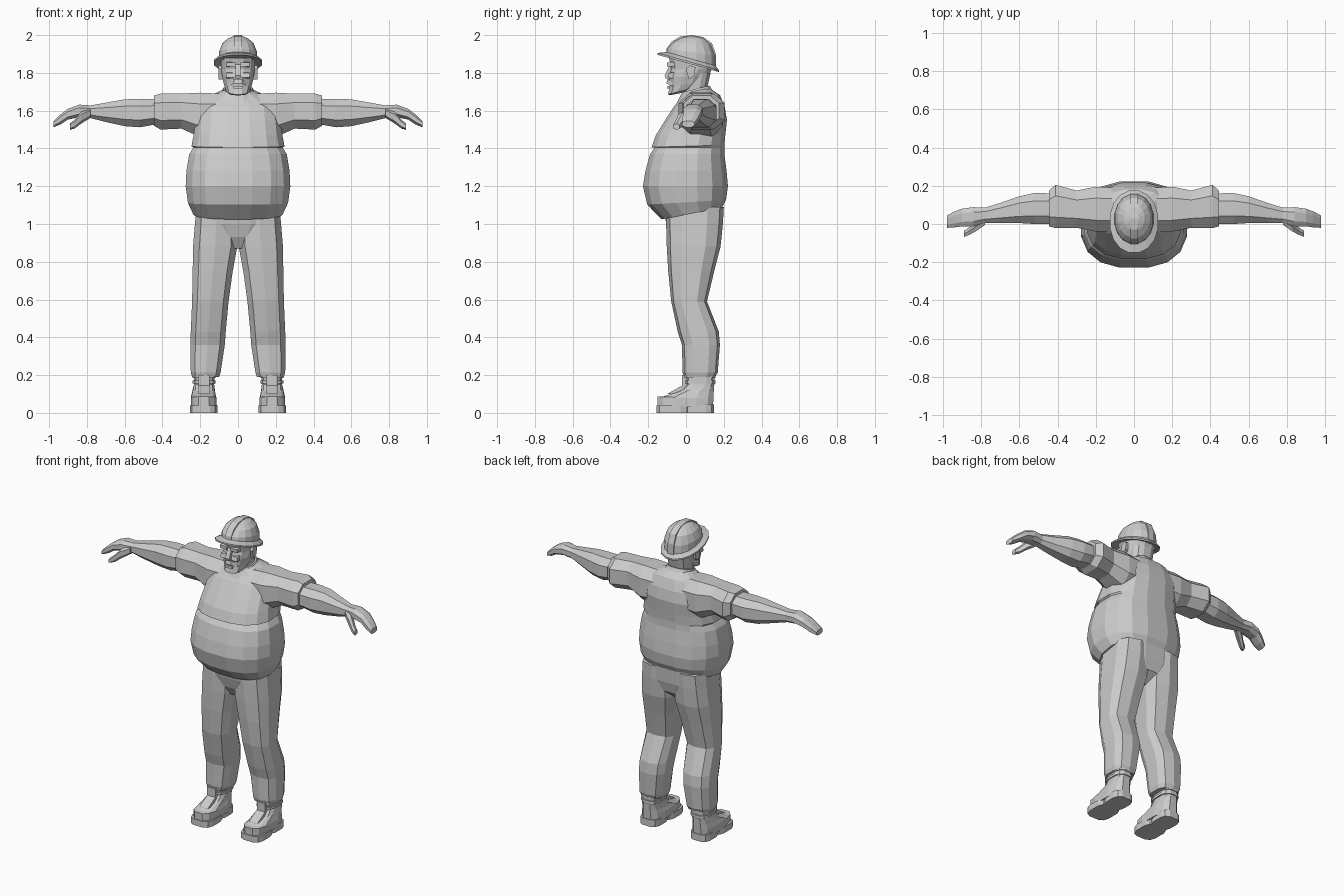
import bpy, bmesh, math

mat = bpy.data.materials.new("plain grey")
mat.diffuse_color = (0.6, 0.6, 0.6, 1)


def finish(name, bm):
    bmesh.ops.recalc_face_normals(bm, faces=bm.faces[:])
    me = bpy.data.meshes.new(name)
    bm.to_mesh(me)
    bm.free()
    me.materials.append(mat)
    ob = bpy.data.objects.new(name, me)
    bpy.context.collection.objects.link(ob)
    return ob


def oval(a0, a1, b0, b1, n, p):
    """Rounded outline filling the rectangle a0..a1, b0..b1."""
    out = []
    for k in range(n):
        t = (k + 0.5) * 2 * math.pi / n
        c, s = math.cos(t), math.sin(t)
        m = max(abs(math.cos((j + 0.5) * 2 * math.pi / n)) for j in range(n)) ** p
        c = math.copysign(abs(c) ** p, c) / m
        s = math.copysign(abs(s) ** p, s) / m
        out.append(((a0 + a1) / 2 + c * (a1 - a0) / 2, (b0 + b1) / 2 + s * (b1 - b0) / 2))
    return out


def flat_ring(z, x0, x1, y0, y1, tilt=0, n=12, p=0.8):
    ym = (y0 + y1) / 2
    return [(x, y, z + tilt * (y - ym)) for x, y in oval(x0, x1, y0, y1, n, p)]


def side_ring(x, y0, y1, z0, z1, tilt=0, n=8, p=0.8):
    zm = (z0 + z1) / 2
    return [(x + tilt * (z - zm), y, z) for y, z in oval(y0, y1, z0, z1, n, p)]


def loft(name, rings, side=1, caps=True):
    bm = bmesh.new()
    rows = [[bm.verts.new((side * x, y, z)) for x, y, z in r] for r in rings]
    n = len(rows[0])
    for a, b in zip(rows, rows[1:]):
        for i in range(n):
            j = (i + 1) % n
            bm.faces.new((a[i], a[j], b[j], b[i]))
    if caps:
        bm.faces.new(rows[0])
        bm.faces.new(rows[-1])
    return finish(name, bm)


def slab(name, profile, x0, x1, side=1):
    """Side profile (y, z) given a width in x."""
    return loft(name, [[(x, y, z) for y, z in profile] for x in (x0, x1)], side)


# Shirt body with belly fold and tilted hem
body = [(1.055, .235, -.13, .19, .19), (1.115, .265, -.205, .212, .06), (1.2, .277, -.228, .222, 0),
        (1.28, .273, -.215, .215, 0), (1.37, .258, -.19, .203, 0), (1.405, .236, -.165, .203, 0),
        (1.412, .246, -.182, .203, .03), (1.47, .235, -.16, .208, 0), (1.55, .225, -.11, .217, 0),
        (1.62, .215, -.065, .205, 0), (1.67, .16, -.035, .18, .12), (1.705, .085, -.02, .125, .2)]
loft("shirt_body", [flat_ring(z, -w, w, a, b, t, 16) for z, w, a, b, t in body])

# Collar with a low front point
loft("collar", [flat_ring(1.66, -.1, .1, -.055, .15, .3), flat_ring(1.715, -.078, .078, -.02, .125, .25)])

# Hips
loft("hips", [flat_ring(z, -w, w, a, b, 0, 16, .7) for z, w, a, b in
              [(.87, .05, -.05, .1), (.93, .14, -.085, .17), (1.0, .215, -.105, .188), (1.11, .222, -.12, .195)]])

for s, tag in ((1, "left"), (-1, "right")):
    # Trouser leg
    leg = [(.19, .1, .243, -.008, .152), (.215, .092, .25, -.015, .165), (.36, .07, .252, -.018, .176),
           (.43, .065, .25, -.04, .17), (.59, .05, .243, -.075, .108), (.75, .028, .24, -.09, .145),
           (.88, .004, .238, -.097, .178), (1.0, .002, .228, -.1, .19), (1.09, .01, .22, -.1, .195)]
    loft(tag + "_trouser_leg", [flat_ring(*r, 0, 10, .7) for r in leg], s)

    # Boot: sole, heel, foot with shaft, toe cap edge, ankle bands
    loft(tag + "_sole", [flat_ring(z, .108, .255, -.155, .02, 0, 12, .6) for z in (0, .04)], s)
    loft(tag + "_heel", [flat_ring(z, .118, .247, -.005, .148, 0, 12, .6) for z in (0, .045)], s)
    boot = [(.03, .112, .25, -.15, .143, 0), (.08, .114, .25, -.15, .145, -.04), (.1, .12, .244, -.12, .147, .1),
            (.128, .124, .238, -.035, .148, .15), (.15, .126, .234, 0, .15, 0), (.21, .122, .234, -.003, .152, 0)]
    loft(tag + "_boot", [flat_ring(*r, 12, .7) for r in boot], s)
    for i, (z, f) in enumerate(((.155, -.008), (.185, -.012))):
        loft(f"{tag}_boot_band_{i}", [flat_ring(z + d, .118, .24, f, .156, 0, 12, .7) for d in (0, .016)], s)
    slab(tag + "_boot_tongue", [(-.1, .1), (-.02, .145), (-.02, .2), (.02, .2), (.02, .1)], .15, .21, s)

    # Sleeve
    sleeve = [(.1, -.04, .19, 1.47, 1.69), (.2, -.04, .195, 1.46, 1.695), (.3, -.02, .175, 1.505, 1.69),
              (.41, -.022, .205, 1.5, 1.69), (.445, -.012, .175, 1.52, 1.68)]
    loft(tag + "_sleeve", [side_ring(*r) for r in sleeve], s)

    # Bare arm, palm and fingers
    arm = [(.42, 0, .16, 1.53, 1.66), (.52, .0, .162, 1.512, 1.662), (.6, .005, .145, 1.518, 1.66),
           (.7, .005, .11, 1.54, 1.642), (.78, .005, .085, 1.56, 1.628), (.84, -.012, .088, 1.565, 1.632),
           (.9, -.012, .08, 1.553, 1.61), (.94, -.018, .065, 1.527, 1.58), (.977, -.02, .045, 1.512, 1.545)]
    loft(tag + "_arm", [side_ring(*r) for r in arm], s)

    # Thumb
    thumb = [(.78, -.005, .04, 1.565, 1.61), (.83, -.04, .01, 1.535, 1.59), (.865, -.058, -.02, 1.508, 1.55),
             (.89, -.068, -.035, 1.5, 1.53)]
    loft(tag + "_thumb", [side_ring(*r, 0, 6) for r in thumb], s)

    # Ear, brow and cheek
    slab(tag + "_ear", [(.015, 1.765), (0, 1.82), (.02, 1.84), (.05, 1.83), (.045, 1.785)], .075, .103, s)
    slab(tag + "_brow", [(-.1, 1.835), (-.1, 1.855), (-.04, 1.86), (-.04, 1.83)], .012, .062, s)
    slab(tag + "_cheek", [(-.098, 1.775), (-.09, 1.8), (-.04, 1.805), (-.04, 1.765)], .022, .06, s)

# Neck and head
loft("neck", [flat_ring(1.62, -.075, .075, -.02, .12), flat_ring(1.7, -.068, .068, -.015, .108),
              flat_ring(1.8, -.075, .075, 0, .13)])
head = [(1.69, .045, -.085, .0, .2), (1.705, .062, -.095, .05, .25), (1.74, .074, -.085, .09, .1),
        (1.78, .084, -.09, .115, 0), (1.82, .088, -.078, .138, 0), (1.88, .09, -.09, .14, 0)]
loft("head", [flat_ring(z, -w, w, a, b, t, 12, .85) for z, w, a, b, t in head])

# Nose, moustache and lower lip
slab("nose", [(-.085, 1.845), (-.113, 1.785), (-.108, 1.77), (-.06, 1.768), (-.06, 1.845)], -.014, .014)
loft("moustache", [[(x, -.06, z - .01), (x, y, z - .012), (x, y + .006, z + .01), (x, -.06, z + .012)]
                   for x, y, z in ((-.048, -.075, 1.74), (-.02, -.104, 1.757), (.02, -.104, 1.757), (.048, -.075, 1.74))])
slab("lower_lip", [(-.1, 1.718), (-.098, 1.73), (-.05, 1.73), (-.05, 1.715)], -.024, .024)

# Hard hat: brim, dome and raised ridges
loft("hat_brim", [flat_ring(1.853, -.098, .098, -.1, .155, -.28, 16, .95), flat_ring(1.85, -.126, .126, -.15, .175, -.28, 16, .95),
                  flat_ring(1.86, -.126, .126, -.15, .175, -.28, 16, .95), flat_ring(1.875, -.1, .1, -.1, .155, -.28, 16, .95)])
dome = [(1.858, .102, -.105, .156, -.28), (1.91, .1, -.097, .153, -.15), (1.955, .083, -.07, .133, -.06),
        (1.982, .055, -.035, .098, 0), (1.994, .025, 0, .06, 0)]
loft("hat_dome", [flat_ring(z, -w, w, a, b, t, 16, .95) for z, w, a, b, t in dome])
crown = [(-.108, 1.89), (-.102, 1.93), (-.075, 1.966), (-.03, 1.992), (.03, 2.0), (.09, 1.99),
         (.137, 1.957), (.158, 1.9), (.16, 1.825)]
slab("hat_ridge", crown, -.022, .022)
